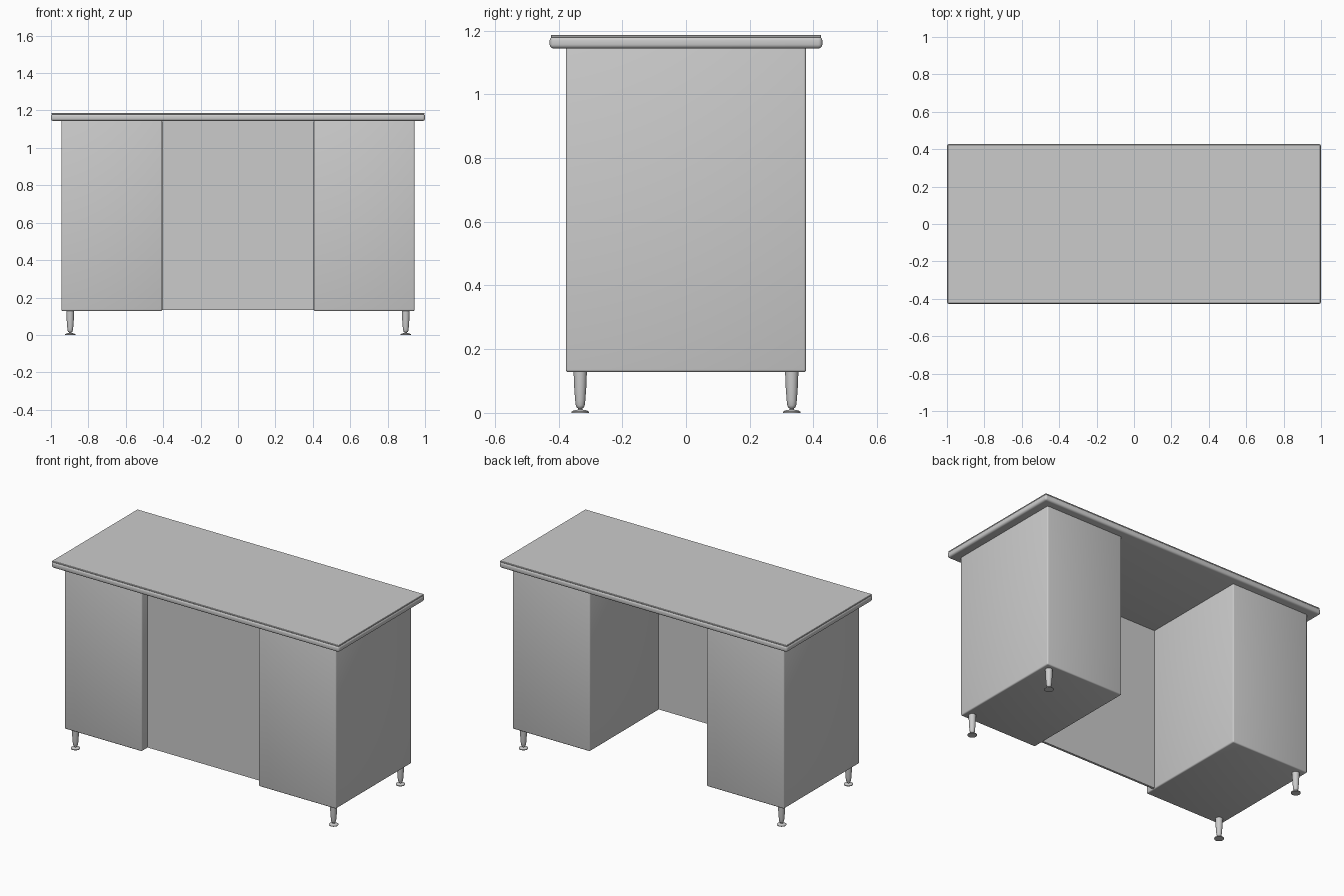
import bpy
import bmesh
import math

if "Cube" in bpy.data.objects:
    bpy.data.objects.remove(bpy.data.objects["Cube"])


def finish(name, bm, smooth=True):
    bmesh.ops.recalc_face_normals(bm, faces=bm.faces[:])
    mesh = bpy.data.meshes.new(name)
    bm.to_mesh(mesh)
    bm.free()
    obj = bpy.data.objects.new(name, mesh)
    bpy.context.collection.objects.link(obj)
    if smooth:
        bpy.ops.object.select_all(action='DESELECT')
        obj.select_set(True)
        bpy.context.view_layer.objects.active = obj
        bpy.ops.object.shade_smooth_by_angle(angle=math.radians(35))
    return obj


def box(name, lo, hi, bevel=0.0, segments=3):
    bm = bmesh.new()
    bmesh.ops.create_cube(bm, size=1)
    for v in bm.verts:
        v.co = [(l + h) / 2 + c * (h - l) for l, h, c in zip(lo, hi, v.co)]
    if bevel:
        bmesh.ops.bevel(bm, geom=bm.edges[:], offset=bevel, segments=segments,
                        profile=0.5, affect='EDGES')
    return finish(name, bm)


def lathe(name, profile, x, y, sides=24):
    bm = bmesh.new()
    rings = [[bm.verts.new((x + r * math.cos(2 * math.pi * i / sides),
                            y + r * math.sin(2 * math.pi * i / sides), z))
              for i in range(sides)] for r, z in profile]
    for a, b in zip(rings, rings[1:]):
        for i in range(sides):
            j = (i + 1) % sides
            bm.faces.new((a[i], a[j], b[j], b[i]))
    bm.faces.new(rings[0])
    bm.faces.new(rings[-1])
    return finish(name, bm)


# Worktop: rounded-edge slab with a thin surface sheet
box("worktop_slab", (-1, -0.428, 1.144), (1, 0.428, 1.182), 0.013, 4)
box("worktop_sheet", (-0.996, -0.424, 1.178), (0.996, 0.424, 1.187), 0.002, 1)

# Recessed panel between the pedestals
box("modesty_panel", (-0.41, -0.32, 0.133), (0.41, -0.306, 1.15))

# Tapered leg and flared foot, from the floor up
leg_profile = [(0.027, 0), (0.027, 0.004), (0.020, 0.008), (0.007, 0.010),
               (0.007, 0.014), (0.011, 0.017), (0.014, 0.024), (0.016, 0.04),
               (0.019, 0.08), (0.021, 0.132)]

for side, sx in (("left", -1), ("right", 1)):
    # Pedestal cabinets
    x0, x1 = sorted((sx * 0.405, sx * 0.944))
    box(side + "_pedestal", (x0, -0.377, 0.128), (x1, 0.377, 1.15), 0.008)
    # Legs under the outer corners
    for end, sy in (("front", -1), ("back", 1)):
        lathe(f"{end}_{side}_leg", leg_profile, sx * 0.897, sy * 0.332)
